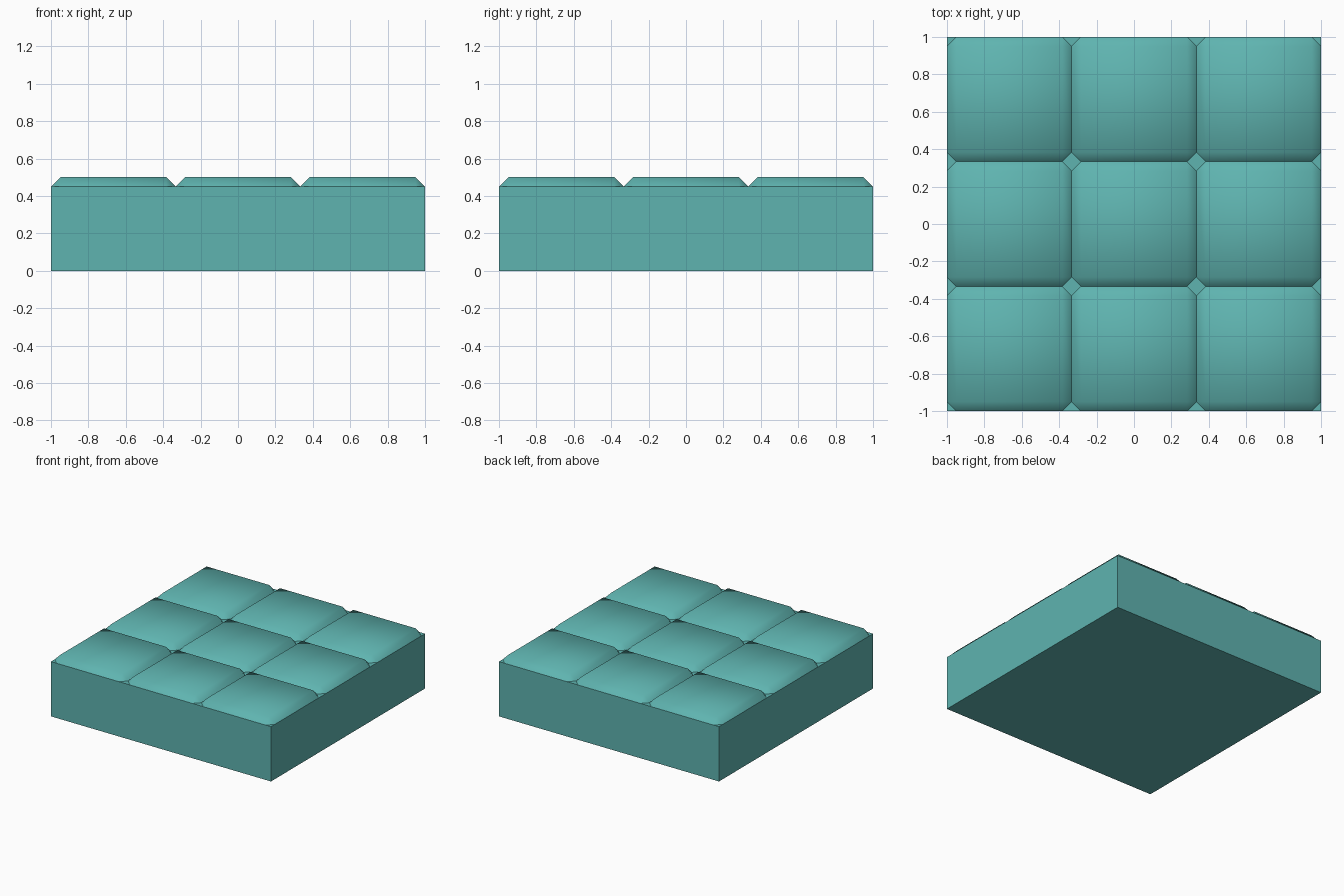
import bpy, bmesh, math

if "Cube" in bpy.data.objects:
    bpy.data.objects.remove(bpy.data.objects["Cube"])

teal = bpy.data.materials.new("teal")
teal.diffuse_color = (0.114, 0.456, 0.434, 1)
teal.use_nodes = True
teal.node_tree.nodes["Principled BSDF"].inputs["Base Color"].default_value = teal.diffuse_color

N, SIZE, H, B = 3, 2.0, 0.45, 0.05
T = SIZE / N


def finish(name, bm, loc=(0, 0, 0)):
    me = bpy.data.meshes.new(name)
    bm.to_mesh(me)
    bm.free()
    me.materials.append(teal)
    ob = bpy.data.objects.new(name, me)
    ob.location = loc
    bpy.context.collection.objects.link(ob)
    return ob


# Solid base block
bm = bmesh.new()
bmesh.ops.create_cube(bm, size=1)
bmesh.ops.scale(bm, vec=(SIZE, SIZE, H), verts=bm.verts)
finish("base_block", bm, (0, 0, H / 2))


# Cushion cap: the chamfered top of a cube, smooth shaded
def cushion(name, x, y):
    bm = bmesh.new()
    bmesh.ops.create_cube(bm, size=T)
    bmesh.ops.bevel(bm, geom=bm.edges[:], offset=B, segments=1,
                    profile=0.5, affect='EDGES')
    # keep only the top face and its chamfer ring
    low = [f for f in bm.faces if f.calc_center_median().z < T / 2 - B]
    bmesh.ops.delete(bm, geom=low, context='FACES')
    for f in bm.faces:
        f.smooth = True
    finish(name, bm, (x, y, H + B - T / 2))


for i in range(N):
    for j in range(N):
        cushion(f"cushion_{i}_{j}", (i - 1) * T, (j - 1) * T)
